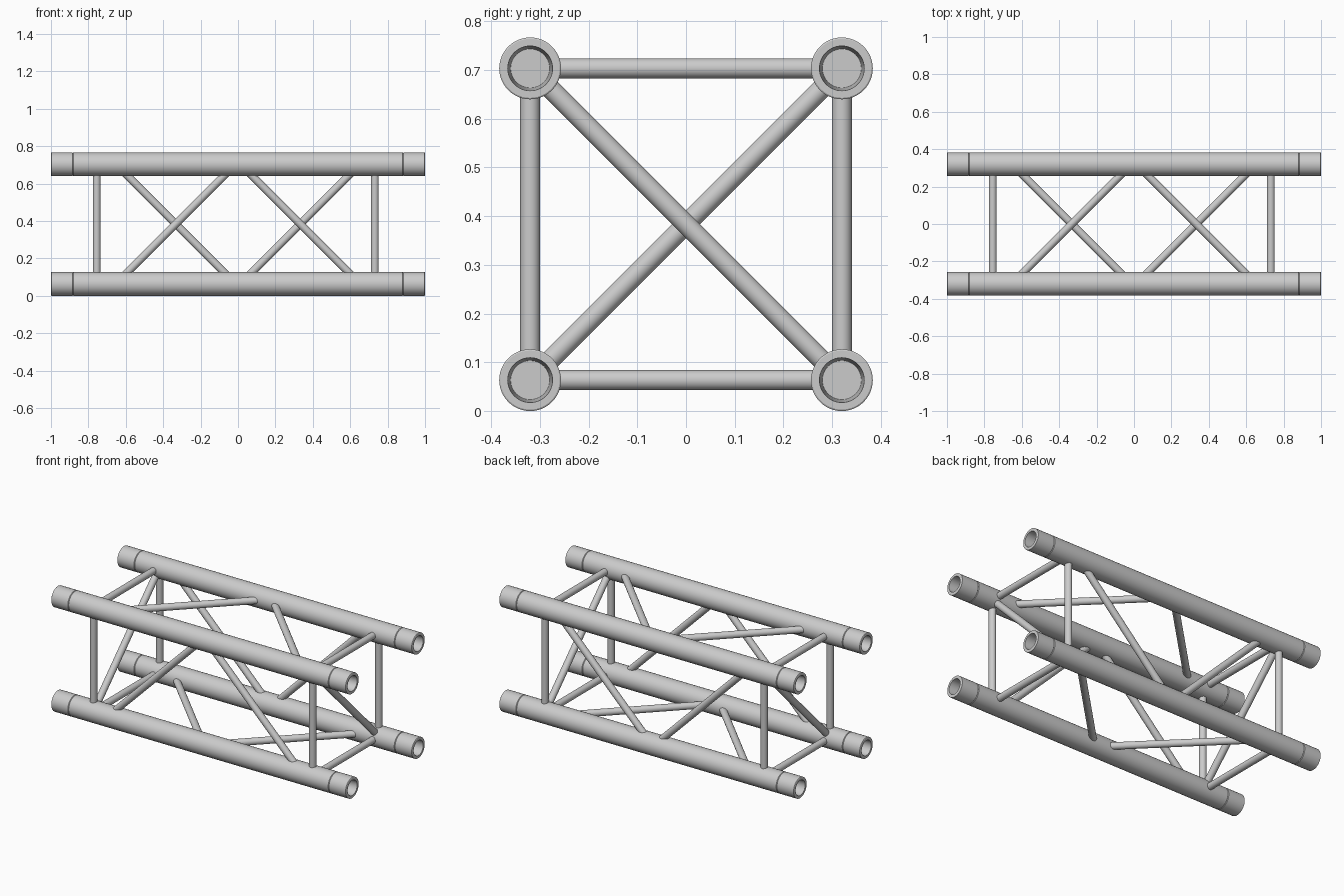
import bpy, bmesh, math
from mathutils import Vector

if "Cube" in bpy.data.objects:
    bpy.data.objects.remove(bpy.data.objects["Cube"])

H = 0.32            # half spacing between chord axes
R = 0.0635          # chord radius
ZC = R + H          # height of the truss axis
BR = 0.0205         # brace radius


def finish(obj):
    bpy.ops.object.select_all(action='DESELECT')
    obj.select_set(True)
    bpy.context.view_layer.objects.active = obj
    bpy.ops.object.shade_smooth_by_angle(angle=math.radians(30))


def lathe_x(name, profile, y, z, sides=48):
    """Revolve (x, radius) points around the x axis; ends sit on the axis."""
    bm = bmesh.new()
    verts = [bm.verts.new((x, 0, r)) for x, r in profile]
    edges = [bm.edges.new(p) for p in zip(verts, verts[1:])]
    bmesh.ops.spin(bm, geom=verts + edges, cent=(0, 0, 0), axis=(1, 0, 0),
                   angle=math.tau, steps=sides, use_merge=True)
    bmesh.ops.remove_doubles(bm, verts=bm.verts, dist=1e-5)
    bmesh.ops.recalc_face_normals(bm, faces=bm.faces)
    mesh = bpy.data.meshes.new(name)
    bm.to_mesh(mesh)
    bm.free()
    obj = bpy.data.objects.new(name, mesh)
    obj.location = (0, y, z)
    bpy.context.collection.objects.link(obj)
    finish(obj)


def brace(name, a, b):
    """Round bar between two points given relative to the truss axis."""
    a, b = Vector(a), Vector(b)
    d = b - a
    trim = d.normalized() * 0.03    # stop inside the chords
    length = (d - 2 * trim).length
    bpy.ops.mesh.primitive_cylinder_add(vertices=32, radius=BR, depth=length,
                                        location=(a + b) / 2 + Vector((0, 0, ZC)))
    obj = bpy.context.object
    obj.name = name
    obj.rotation_euler = d.to_track_quat('Z', 'Y').to_euler()
    finish(obj)


# chords: tube with a fine groove by each end and a tapered socket
half = [(0.88, R), (0.883, R - 0.003), (0.886, R), (0.998, R), (1.0, R - 0.003),
        (1.0, 0.046), (0.88, 0.040), (0.88, 0)]
profile = [(-x, r) for x, r in reversed(half)] + half
for sy, side in ((-1, "front"), (1, "back")):
    for sz, level in ((-1, "lower"), (1, "upper")):
        lathe_x(f"{side}_{level}_chord", profile, sy * H, ZC + sz * H)

# end frames: square of struts plus one cross diagonal each
for x, s, end in ((-0.755, 1, "left"), (0.732, -1, "right")):
    for k, n in ((-1, "a"), (1, "b")):
        brace(f"{end}_upright_{n}", (x, k * H, -H), (x, k * H, H))
        brace(f"{end}_crossbar_{n}", (x, -H, k * H), (x, H, k * H))
    brace(f"{end}_cross_diagonal", (x, -H, -s * H), (x, H, s * H))

# side lacing: opposite faces zigzag in opposite directions
for xc, m, bay in ((-0.333, 1, "left"), (0.333, -1, "right")):
    x0, x1 = xc - H, xc + H
    for f, vert, flat in ((-1, "front", "bottom"), (1, "back", "top")):
        t = -f * m * H
        brace(f"{vert}_lacing_{bay}", (x0, f * H, -t), (x1, f * H, t))
        brace(f"{flat}_lacing_{bay}", (x0, t, f * H), (x1, -t, f * H))
